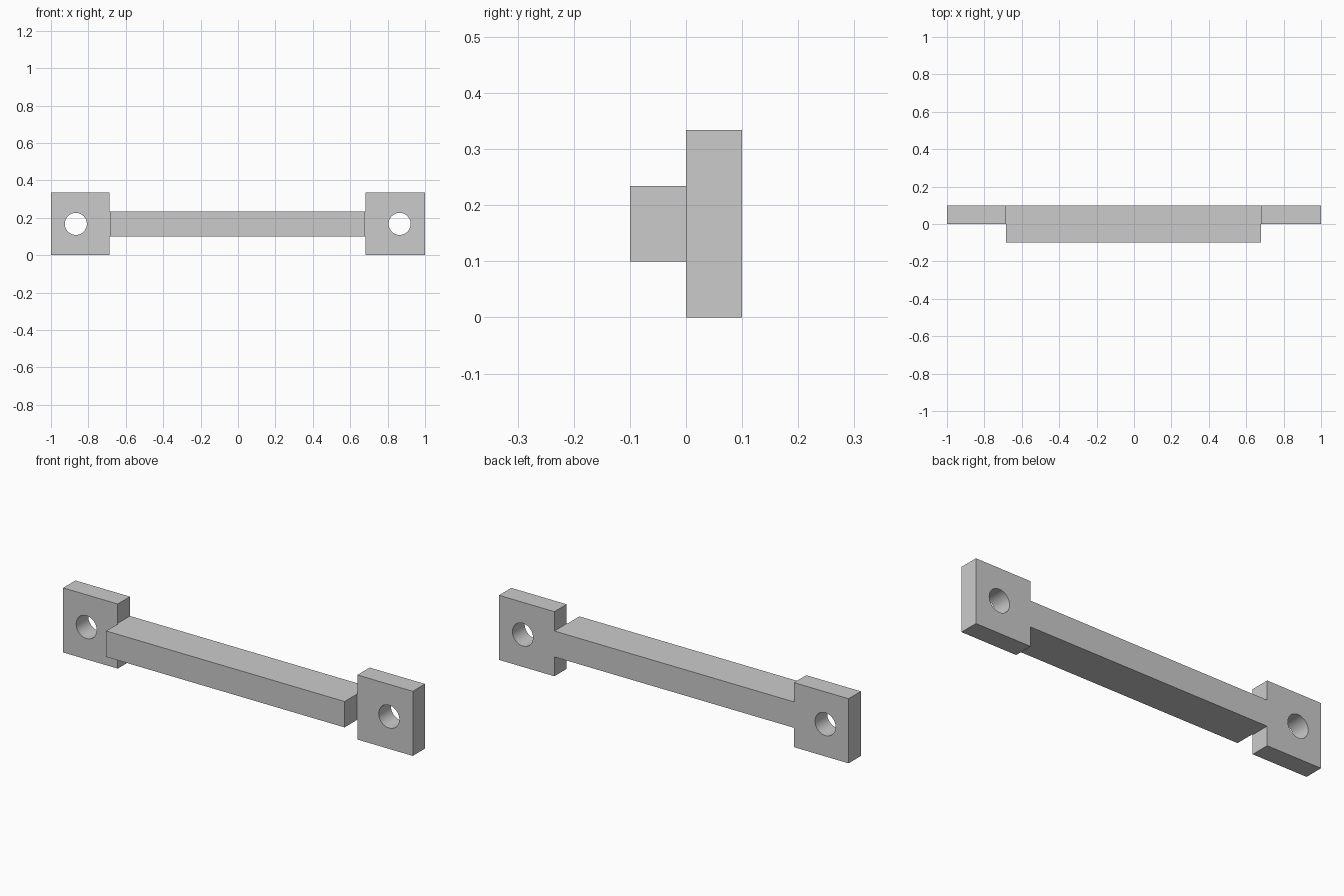
import bpy
import bmesh

if "Cube" in bpy.data.objects:
    bpy.data.objects.remove(bpy.data.objects["Cube"])

HEIGHT = 0.334
BAR_Z = (0.10, 0.234)
TAB_IN_L, TAB_IN_R = -0.688, 0.683
HOLE_R = 0.059


def prism(name, outline, y0, y1):
    """Extrude an x/z outline from y0 to y1."""
    bm = bmesh.new()
    face = bm.faces.new([bm.verts.new((x, y0, z)) for x, z in outline])
    ext = bmesh.ops.extrude_face_region(bm, geom=[face])
    moved = [v for v in ext["geom"] if isinstance(v, bmesh.types.BMVert)]
    bmesh.ops.translate(bm, verts=moved, vec=(0, y1 - y0, 0))
    bmesh.ops.recalc_face_normals(bm, faces=bm.faces)
    mesh = bpy.data.meshes.new(name)
    bm.to_mesh(mesh)
    bm.free()
    obj = bpy.data.objects.new(name, mesh)
    bpy.context.collection.objects.link(obj)
    return obj


def combine(target, tool, operation):
    """Apply a boolean and remove the tool object."""
    mod = target.modifiers.new(operation.lower(), 'BOOLEAN')
    mod.operation, mod.object, mod.solver = operation, tool, 'EXACT'
    bpy.context.view_layer.objects.active = target
    bpy.ops.object.modifier_apply(modifier=mod.name)
    bpy.data.objects.remove(tool)


# Back half: mounting tabs joined by the rear of the bar
lo, hi = BAR_Z
handle = prism("bar_handle", [
    (-1, 0), (TAB_IN_L, 0), (TAB_IN_L, lo), (TAB_IN_R, lo), (TAB_IN_R, 0), (1, 0),
    (1, HEIGHT), (TAB_IN_R, HEIGHT), (TAB_IN_R, hi), (TAB_IN_L, hi),
    (TAB_IN_L, HEIGHT), (-1, HEIGHT)], 0, 0.1)

# Front half of the bar
x0, x1 = -0.684, 0.680
front_bar = prism("front_bar", [(x0, lo), (x1, lo), (x1, hi), (x0, hi)], -0.1, 0.05)
combine(handle, front_bar, 'UNION')

# Screw holes
for x in (-0.867, 0.864):
    bpy.ops.mesh.primitive_cylinder_add(vertices=48, radius=HOLE_R, depth=0.4,
                                        location=(x, 0.05, HEIGHT / 2),
                                        rotation=(1.5707963, 0, 0))
    cutter = bpy.context.object
    cutter.hide_render = True
    combine(handle, cutter, 'DIFFERENCE')

# Smooth hole walls, sharp edges elsewhere
bpy.ops.object.select_all(action='DESELECT')
handle.select_set(True)
bpy.context.view_layer.objects.active = handle
bpy.ops.object.shade_smooth_by_angle()
